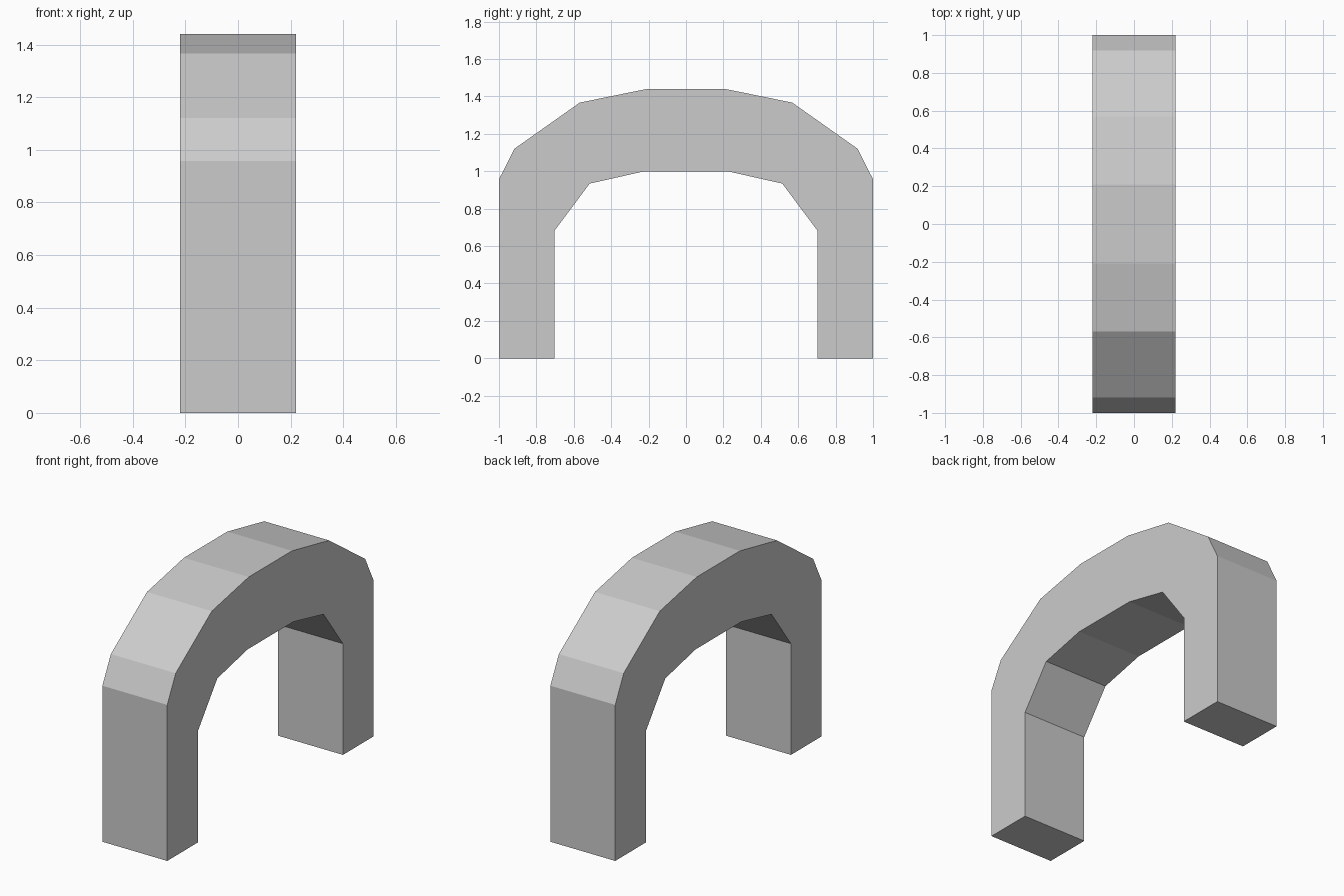
import bpy
import bmesh
from mathutils import Vector

if "Cube" in bpy.data.objects:
    bpy.data.objects.remove(bpy.data.objects["Cube"])

HALF_WIDTH = 0.22

# Right half of the arch profile (y, z): outer edge upward, inner edge downward
outer = [(1.0, 0.0), (1.0, 0.957), (0.918, 1.12), (0.568, 1.367), (0.21, 1.44)]
inner = [(0.222, 1.0), (0.515, 0.934), (0.703, 0.682), (0.703, 0.0)]


def mirrored(points):
    return [(-y, z) for y, z in reversed(points)]


# Full closed outline: over the outside, back along the inside
outline = outer + mirrored(outer) + mirrored(inner) + inner

# Arch: one flat profile face extruded across x
bm = bmesh.new()
face = bm.faces.new([bm.verts.new((-HALF_WIDTH, y, z)) for y, z in outline])
result = bmesh.ops.extrude_face_region(bm, geom=[face], use_keep_orig=True)
moved = [g for g in result["geom"] if isinstance(g, bmesh.types.BMVert)]
bmesh.ops.translate(bm, verts=moved, vec=Vector((2 * HALF_WIDTH, 0, 0)))
bmesh.ops.recalc_face_normals(bm, faces=bm.faces)

mesh = bpy.data.meshes.new("arch")
bm.to_mesh(mesh)
bm.free()
arch = bpy.data.objects.new("arch", mesh)
bpy.context.collection.objects.link(arch)
